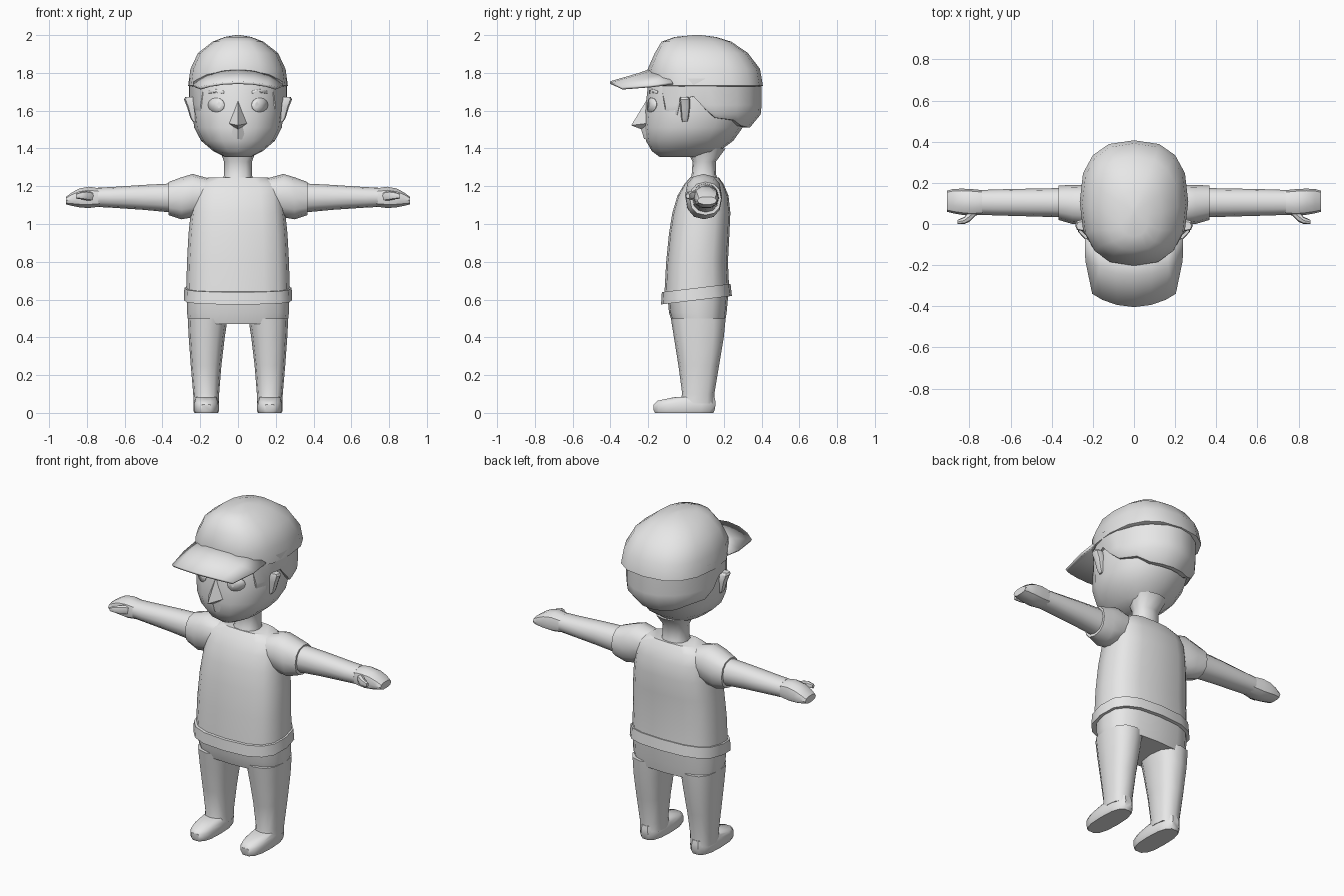
import bpy, bmesh, math
from mathutils import Vector
from mathutils.bvhtree import BVHTree

grey = bpy.data.materials.new("plain grey")
grey.diffuse_color = (0.8, 0.8, 0.8, 1)


def make(name, verts, faces, mirror=False, angle=40, thick=0):
    """Mesh object with outward normals, optional mirroring and thickness."""
    bm = bmesh.new()
    vs = [bm.verts.new(v) for v in verts]
    for f in faces:
        bm.faces.new([vs[i] for i in f])
    bmesh.ops.recalc_face_normals(bm, faces=bm.faces)
    me = bpy.data.meshes.new(name)
    bm.to_mesh(me)
    bm.free()
    me.materials.append(grey)
    ob = bpy.data.objects.new(name, me)
    bpy.context.collection.objects.link(ob)
    bpy.ops.object.select_all(action='DESELECT')
    ob.select_set(True)
    bpy.context.view_layer.objects.active = ob
    bpy.ops.object.shade_smooth_by_angle(angle=math.radians(angle))
    if mirror:
        ob.modifiers.new("mirror", 'MIRROR')
    if thick:
        s = ob.modifiers.new("thickness", 'SOLIDIFY')
        s.thickness, s.offset = thick, 0
    return ob


def loft(name, rings, axis='z', n=16, p=2.4, tilt=0, **kw):
    """Skin rings (t, a0, a1, b0, b1): a, b are x, y for axis z and y, z for axis x."""
    verts = []
    for t, a0, a1, b0, b1 in rings:
        for i in range(n):
            w = math.tau * i / n
            c, s = math.cos(w), math.sin(w)
            a = (a0 + a1) / 2 + (a1 - a0) / 2 * math.copysign(abs(c) ** (2 / p), c)
            b = (b0 + b1) / 2 + (b1 - b0) / 2 * math.copysign(abs(s) ** (2 / p), s)
            verts.append((a, b, t + tilt * b) if axis == 'z' else (t, a, b))
    m = len(rings)
    faces = [(k * n + i, k * n + (i + 1) % n, (k + 1) * n + (i + 1) % n, (k + 1) * n + i)
             for k in range(m - 1) for i in range(n)]
    faces += [tuple(range(n)), tuple(range((m - 1) * n, m * n))]
    return make(name, verts, faces, **kw)


def sym(t, w, b0, b1):
    return (t, -w, w, b0, b1)


# Shirt with hem band and sleeves
loft("shirt", [sym(.62, .275, -.115, .23), sym(.8, .27, -.105, .222), sym(.95, .262, -.09, .23),
               sym(1.06, .25, -.072, .235), sym(1.15, .24, -.045, .225),
               sym(1.21, .225, -.01, .2), sym(1.245, .16, .02, .175)], p=2.8)
loft("hem_band", [sym(.59, .287, -.132, .243), sym(.655, .284, -.128, .236)], p=2.8, tilt=.12)
loft("sleeve", [(.15, .0, .18, 1.08, 1.24), (.24, -.005, .19, 1.035, 1.265),
                (.30, .0, .19, 1.025, 1.247), (.368, .02, .187, 1.047, 1.222)],
     axis='x', n=12, p=2.3, mirror=True)

# Arms, hands, thumbs
loft("arm", [(.34, .032, .175, 1.06, 1.215), (.5, .037, .172, 1.075, 1.207),
             (.68, .042, .168, 1.087, 1.195), (.74, .045, .165, 1.09, 1.193)],
     axis='x', n=12, p=2.2, mirror=True)
loft("hand", [(.73, .046, .164, 1.09, 1.19), (.79, .04, .17, 1.082, 1.2),
              (.84, .045, .172, 1.086, 1.19), (.88, .052, .17, 1.095, 1.168),
              (.91, .06, .162, 1.103, 1.145)], axis='x', n=10, p=2.4, mirror=True)
loft("thumb", [(.765, .045, .09, 1.12, 1.17), (.80, .01, .065, 1.125, 1.175),
               (.825, .0, .035, 1.13, 1.172), (.858, .0, .02, 1.135, 1.16)],
     axis='x', n=8, mirror=True)

# Trousers and shoes
loft("hips", [sym(.47, .262, -.07, .205), sym(.53, .27, -.09, .215), sym(.64, .27, -.1, .225)], p=2.8)
loft("leg", [(.05, .1, .235, -.035, .152), (.1, .1, .237, -.02, .15), (.25, .088, .25, -.04, .175),
             (.4, .07, .261, -.064, .2), (.5, .055, .266, -.08, .21)], n=12, p=2.5, mirror=True)
loft("shoe", [(0, .106, .23, -.168, .148), (.012, .1, .236, -.174, .154),
              (.045, .1, .236, -.174, .16), (.064, .105, .232, -.155, .158),
              (.085, .112, .225, -.055, .153)], n=14, p=2.7, mirror=True)

# Neck and head
loft("neck", [sym(1.21, .085, .01, .175), sym(1.26, .074, .03, .16),
              sym(1.33, .074, .035, .158), sym(1.4, .1, .0, .21)], n=12)
head = loft("head", [sym(1.355, .07, -.14, .13), sym(1.385, .13, -.18, .175),
                     sym(1.44, .195, -.212, .25), sym(1.51, .232, -.222, .3),
                     sym(1.6, .242, -.217, .335), sym(1.72, .246, -.203, .35),
                     sym(1.82, .22, -.17, .33)], p=2.2)
make("nose", [(0, -.2, 1.67), (0, -.29, 1.522), (.06, -.19, 1.535), (-.06, -.19, 1.535),
              (0, -.238, 1.502), (.085, -.17, 1.44), (-.085, -.17, 1.44), (0, -.222, 1.45)],
     [(0, 1, 2), (0, 3, 1), (1, 4, 2), (1, 3, 4), (2, 4, 5), (3, 6, 4), (4, 7, 5), (4, 6, 7)])
loft("ear", [(1.54, .205, .238, -.02, .008), (1.56, .2, .252, -.025, .015),
             (1.62, .2, .27, -.03, .022), (1.66, .21, .286, -.035, .022),
             (1.672, .22, .28, -.03, .012)], n=8, p=2.8, mirror=True)

# Eyes and brows: thin plates laid on the face
tree = BVHTree.FromPolygons([v.co for v in head.data.vertices],
                            [tuple(f.vertices) for f in head.data.polygons])


def face_plate(name, outline):
    pts = []
    for x, z in outline:
        hit = tree.ray_cast(Vector((x, -1, z)), Vector((0, 1, 0)))[0]
        pts.append(hit + Vector((0, -.003, 0)))
    mid = sum(pts, Vector()) / len(pts)
    n = len(pts)
    make(name, pts + [mid], [(i, (i + 1) % n, n) for i in range(n)], mirror=True, thick=.004)


face_plate("eye", [(.115 + .044 * math.cos(math.tau * i / 12),
                    1.63 + .038 * math.sin(math.tau * i / 12)) for i in range(12)])
face_plate("brow", [(.075, 1.69), (.115, 1.697), (.155, 1.69),
                    (.155, 1.705), (.115, 1.714), (.075, 1.705)])

# Hair: shell round the back with a stepped lower edge and sideburns
edge = [(-.125, 1.7), (-.11, 1.58), (-.05, 1.575), (-.03, 1.66), (.04, 1.675), (.1, 1.61),
        (.16, 1.562), (.27, 1.55), (.335, 1.52), (.385, 1.512)]
path = [(1, y, z) for y, z in edge] + [(0, .4, 1.51)] + [(-1, y, z) for y, z in reversed(edge)]
verts = []
for side, y, zb in path:
    x = side * .259 * math.sqrt(max(0, 1 - ((y - .09) / .31) ** 2))
    for z, k in ((1.77, 1), (max(zb, 1.63), 1), (max(zb, 1.58), .985), (zb, .985), (zb, .88)):
        k *= 1 - 2.7 * max(0, 1.58 - z)
        verts.append((x * k, .09 + (y - .09) * k, z))
faces = [(i * 5 + j, i * 5 + 5 + j, i * 5 + 6 + j, i * 5 + 1 + j)
         for i in range(len(path) - 1) for j in range(4)]
make("hair", verts, faces)

# Cap crown and peak
loft("cap_crown", [sym(1.728, .255, -.18, .395), sym(1.732, .264, -.19, .407),
                   sym(1.82, .252, -.203, .392), sym(1.905, .212, -.165, .328),
                   sym(1.965, .135, -.13, .24), sym(1.99, .07, -.06, .16),
                   sym(2.0, .012, .04, .08)], p=2.5)
inner = [(0, -.15, 1.828), (.08, -.14, 1.82), (.16, -.11, 1.795), (.235, -.07, 1.745)]
outer = [(0, -.402, 1.748), (.08, -.392, 1.744), (.15, -.368, 1.733), (.2, -.338, 1.718)]
verts, faces = [], []
for a, b in zip(inner, outer):
    a, b = Vector(a), Vector(b)
    verts += [a, a.lerp(b, .4) + Vector((.012 * a.x / .235, 0, -.004)), b]
for i in range(3):
    for j in range(2):
        faces.append((i * 3 + j, i * 3 + j + 1, i * 3 + j + 4, i * 3 + j + 3))
make("cap_peak", verts, faces, mirror=True, thick=.014)
